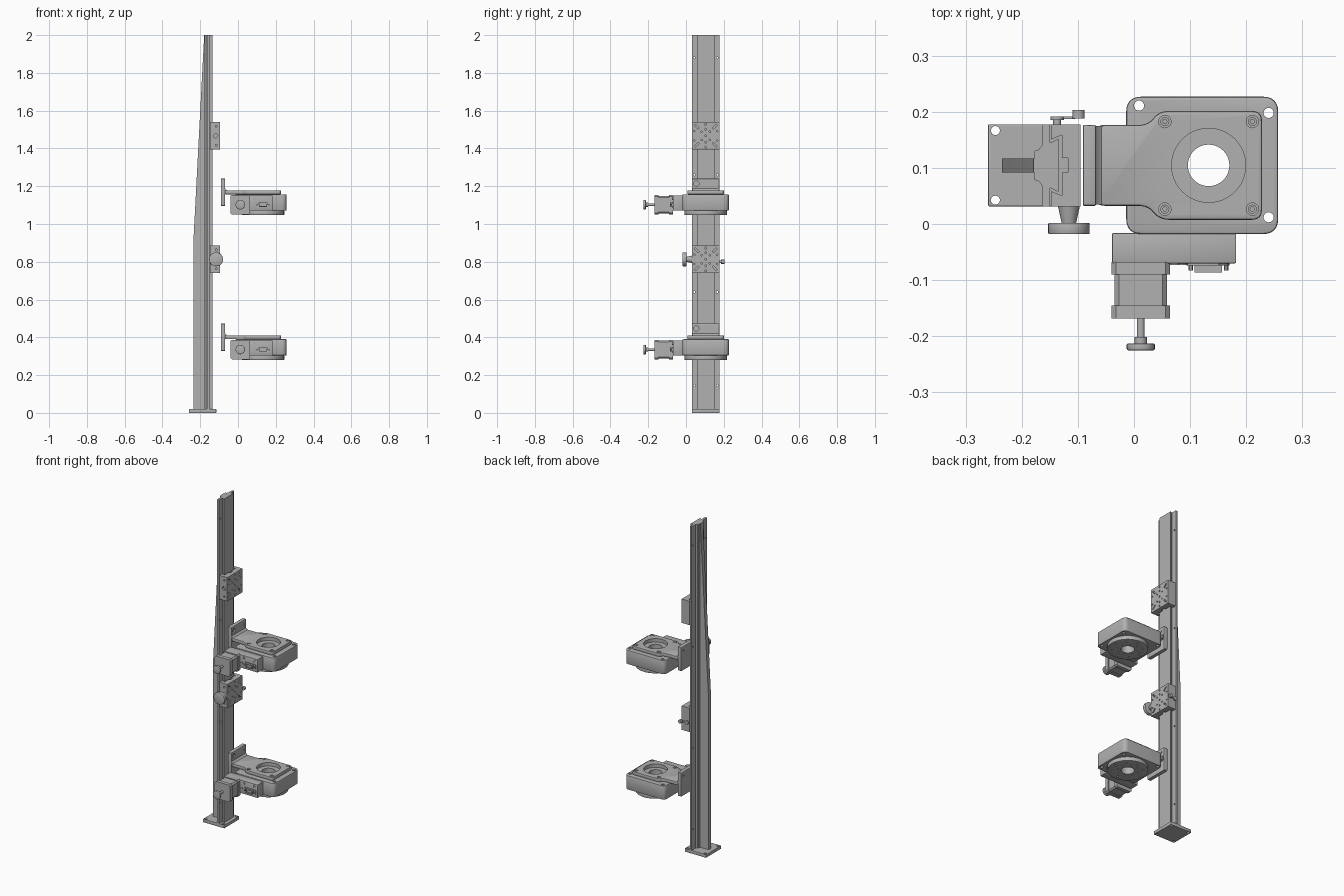
import bpy, bmesh, math
from mathutils import Matrix, Vector

if "Cube" in bpy.data.objects:
    bpy.data.objects.remove(bpy.data.objects["Cube"], do_unlink=True)

GREY = (0.44, 0.44, 0.44, 1)
metal = bpy.data.materials.new("grey metal")
metal.use_nodes = True
metal.diffuse_color = GREY
metal.node_tree.nodes["Principled BSDF"].inputs["Base Color"].default_value = GREY

CY = 0.1045          # centre line of the column and stages in y
TURN = {"X": Matrix(((0, 0, 1), (1, 0, 0), (0, 1, 0))),
        "Y": Matrix(((1, 0, 0), (0, 0, 1), (0, 1, 0))),
        "Z": Matrix.Identity(3)}


def add_prism(bm, pts, axis, lo, hi, taper=1.0):
    """Extrude a closed profile from lo to hi along an axis."""
    n = len(pts)
    mid = sum((Vector(p) for p in pts), Vector((0, 0))) / n
    rings = []
    for h, s in ((lo, 1.0), (hi, taper)):
        flat = [mid + (Vector(p) - mid) * s for p in pts]
        rings.append([bm.verts.new(TURN[axis] @ Vector((p.x, p.y, h))) for p in flat])
    a, b = rings
    faces = [bm.faces.new(a), bm.faces.new(b)]
    faces += [bm.faces.new((a[i], a[(i + 1) % n], b[(i + 1) % n], b[i])) for i in range(n)]
    bmesh.ops.recalc_face_normals(bm, faces=faces)


def finish(name, bm):
    mesh = bpy.data.meshes.new(name)
    bm.to_mesh(mesh)
    bm.free()
    mesh.materials.append(metal)
    obj = bpy.data.objects.new(name, mesh)
    bpy.context.collection.objects.link(obj)
    return obj


def prism(name, pts, axis, lo, hi, bevel=0, cuts=(), taper=1.0):
    """Make a solid part, bevel its edges and cut holes (profile, axis, lo, hi)."""
    bm = bmesh.new()
    add_prism(bm, pts, axis, lo, hi, taper)
    obj = finish(name, bm)
    if bevel:
        mod = obj.modifiers.new("edge", "BEVEL")
        mod.width, mod.segments, mod.angle_limit = bevel, 2, math.radians(40)
    cutter = None
    if cuts:
        bm = bmesh.new()
        for c in cuts:
            add_prism(bm, *c)
        cutter = finish(name + " cutter", bm)
        cutter.hide_render = True
        mod = obj.modifiers.new("holes", "BOOLEAN")
        mod.operation, mod.solver, mod.object = "DIFFERENCE", "EXACT", cutter
    if obj.modifiers:
        dg = bpy.context.evaluated_depsgraph_get()
        mesh = bpy.data.meshes.new_from_object(obj.evaluated_get(dg))
        obj.modifiers.clear()
        obj.data = mesh
    if cutter:
        bpy.data.objects.remove(cutter, do_unlink=True)
    bpy.ops.object.select_all(action="DESELECT")
    obj.select_set(True)
    bpy.context.view_layer.objects.active = obj
    bpy.ops.object.shade_smooth_by_angle(angle=math.radians(30))
    return obj


def rect(a0, a1, b0, b1):
    return [(a0, b0), (a1, b0), (a1, b1), (a0, b1)]


def circle(a, b, r, n=24):
    return [(a + r * math.cos(t * math.tau / n), b + r * math.sin(t * math.tau / n)) for t in range(n)]


def rounded(pts, r, steps=6):
    """Round the corners of a polygon."""
    out = []
    for i, p in enumerate(pts):
        p, a, b = Vector(p), Vector(pts[i - 1]), Vector(pts[(i + 1) % len(pts)])
        u = p + (a - p).normalized() * min(r, (a - p).length * 0.49)
        v = p + (b - p).normalized() * min(r, (b - p).length * 0.49)
        for k in range(steps + 1):
            t = k / steps
            out.append(tuple(u * (1 - t) ** 2 + p * 2 * t * (1 - t) + v * t * t))
    return out


def mirror_y(half):
    """Complete a half profile of (x, offset) about the column centre line."""
    return [(x, CY + d) for x, d in half] + [(x, CY - d) for x, d in reversed(half)]


# Base plate with four mounting holes
prism("base plate", rect(-0.26, -0.115, CY - 0.073, CY + 0.073), "Z", 0, 0.02, 0.002,
      [(circle(x, CY + s * 0.062, 0.008), "Z", -0.1, 0.1) for x in (-0.247, -0.128) for s in (-1, 1)])

# Column: wide flange, thick spine behind and dovetail rail in front
rail = mirror_y([(-0.177, 0.026), (-0.170, 0.028), (-0.164, 0.036), (-0.163, 0.073), (-0.150, 0.073),
                 (-0.150, 0.040), (-0.135, 0.047)])
prism("column", rail, "Z", 0.02, 2, cuts=[
    (circle(CY + s * 0.061, z, 0.005, 12), "X", -0.2, -0.1)
    for z in (0.145, 0.64, 1.26, 1.88) for s in (-1, 1)])
prism("column rib", [(-0.235, 0.02), (-0.176, 0.02), (-0.176, 2), (-0.179, 2), (-0.235, 0.93)],
      "Y", CY - 0.0125, CY + 0.0125)

# Sliding carriages
for label, z in (("lower", 0.813), ("upper", 1.467)):
    slide = mirror_y([(-0.148, 0.073), (-0.148, 0.046), (-0.128, 0.054), (-0.128, 0.013), (-0.118, 0.013)])
    slide = [(-0.095, CY + 0.073)] + slide + [(-0.095, CY - 0.073)]
    holes = [(circle(CY + s * y, z + t * h, 0.004, 12), "X", -0.105, -0.05)
             for y, h in ((0.022, 0.022), (0.06, 0.025)) for s in (-1, 1) for t in (-1, 1)]
    holes += [(circle(CY, z + h, 0.005, 12), "X", -0.105, -0.05) for h in (-0.06, -0.035, 0, 0.035, 0.06)]
    for s in (-1, 1):
        for t in (-1, 1):
            a, b, c, d = CY + s * 0.038, CY + s * 0.058, z + t * 0.038, z + t * 0.058
            w = 0.003
            holes.append(([(a - s * w, c + t * w), (a + s * w, c - t * w),
                           (b + s * w, d - t * w), (b - s * w, d + t * w)], "X", -0.105, -0.05))
    holes += [(circle(-0.115, z + h, 0.005, 12), "Y", 0, 0.045) for h in (-0.05, 0.05)]
    if label == "upper":
        holes.append((circle(-0.118, z, 0.011), "Y", 0, 0.045))
    prism(label + " carriage", slide, "Z", z - 0.073, z + 0.073, cuts=holes)

# Clamp knob in front and lock lever behind the lower carriage
prism("carriage knob", circle(-0.116, 0.813, 0.037, 32), "Y", -0.018, 0.002, 0.002)
prism("knob neck", circle(-0.116, 0.813, 0.013), "Y", 0.002, 0.032, taper=1.5)
prism("lock stem", circle(-0.137, 0.80, 0.007, 16), "Y", 0.177, 0.185)
prism("lock head", circle(-0.137, 0.80, 0.012, 16), "Y", 0.185, 0.192)
prism("lock lever", rect(-0.137, -0.105, 0.796, 0.804), "Y", 0.187, 0.192)
prism("lock grip", circle(-0.099, 0.80, 0.011, 16), "Y", 0.188, 0.203)

# Two identical rotary stages on brackets
BX = 0.133
for label, z in (("lower", 0.28), ("upper", 1.047)):
    top = z + 0.131
    bore = circle(BX, CY, 0.037, 40)

    # Bracket upright with two screw holes, and arm that widens over the stage
    prism(label + " bracket", rounded(rect(CY - 0.072, CY + 0.072, z + 0.048, z + 0.193), 0.006, 3),
          "X", -0.091, -0.068, 0.002,
          [(circle(CY + s * 0.05, z + 0.167, 0.014), "X", -0.077, 0) for s in (-1, 1)]
          + [(circle(CY + s * 0.05, z + 0.167, 0.006, 12), "X", -0.2, 0) for s in (-1, 1)])
    for s in (-1, 1):
        prism(label + " bracket screw", circle(CY + s * 0.05, z + 0.167, 0.010), "X", -0.086, -0.072)
    prism(label + " bracket fillet", [(-0.069, top - 0.001), (-0.056, top - 0.001), (-0.064, top + 0.004),
                                      (-0.069, top + 0.012)], "Y", CY - 0.07, CY + 0.07)
    arm = rounded(mirror_y([(-0.07, 0.072), (0.025, 0.072), (0.045, 0.097), (0.228, 0.097)]), 0.018)
    spots = [(x, CY + s * 0.078) for x in (0.055, 0.211) for s in (-1, 1)]
    prism(label + " arm plate", arm, "Z", z + 0.110, top, 0.004,
          [(circle(BX, CY, 0.066, 48), "Z", z, z + 0.3)]
          + [(circle(x, y, 0.011), "Z", top - 0.008, top + 0.1) for x, y in spots])
    for x, y in spots:
        prism(label + " arm screw", circle(x, y, 0.008, 16), "Z", top - 0.009, top - 0.001,
              cuts=[(circle(x, y, 0.004, 6), "Z", top - 0.005, top + 0.1)])

    # Stage housing with bore and corner holes
    corners = [(0.009, 0.211), (0.240, 0.198), (0.240, 0.012)]
    prism(label + " stage body", rounded(rect(-0.014, 0.257, -0.018, 0.227), 0.028), "Z",
          z + 0.024, z + 0.110, 0.004,
          [(bore, "Z", z - 0.1, z + 0.3), (circle(BX, CY, 0.062, 48), "Z", z + 0.095, z + 0.3)]
          + [(circle(x, y, 0.009), "Z", z - 0.1, z + 0.3) for x, y in corners])

    # Rotating table under the body
    ring = [(BX + r * math.cos(a * math.pi / 4 + o), CY + r * math.sin(a * math.pi / 4 + o), q)
            for r, o, q in ((0.085, 0, 0.006), (0.055, 0.4, 0.004)) for a in range(8)]
    prism(label + " turntable", circle(BX, CY, 0.112, 64), "Z", z, z + 0.025, 0.003,
          [(bore, "Z", z - 0.1, z + 0.1), (circle(BX, CY, 0.048, 40), "Z", z - 0.1, z + 0.006)]
          + [(circle(x, y, q, 12), "Z", z - 0.1, z + 0.012) for x, y, q in ring])

    # Drive housing and motor with end flanges
    prism(label + " drive housing", rect(-0.039, 0.182, -0.070, -0.016), "Z", z + 0.024, z + 0.104, 0.002)
    mx, mz = 0.012, z + 0.055
    for part, h, y0, y1 in (("motor front flange", 0.052, -0.168, -0.145), ("motor core", 0.047, -0.146, -0.088),
                            ("motor rear flange", 0.052, -0.090, -0.068)):
        c = h - 0.008
        octagon = [(mx + a, mz + b) for a, b in ((-c, -h), (c, -h), (h, -c), (h, c),
                                                 (c, h), (-c, h), (-h, c), (-h, -c))]
        prism(label + " " + part, octagon, "Y", y0, y1)
    prism(label + " motor shaft", circle(mx, mz, 0.007, 16), "Y", -0.204, -0.166)
    prism(label + " knob collar", circle(mx, mz, 0.011, 16), "Y", -0.214, -0.201)
    prism(label + " motor knob", circle(mx, mz, 0.025, 32), "Y", -0.225, -0.213, 0.002)

    # Cable connector and its screws
    cz = z + 0.055
    prism(label + " connector plate", rounded(rect(0.094, 0.170, cz - 0.014, cz + 0.014), 0.004, 2),
          "Y", -0.074, -0.069)
    prism(label + " connector shell", [(0.108, cz + 0.011), (0.157, cz + 0.011), (0.153, cz - 0.011),
                                       (0.112, cz - 0.011)], "Y", -0.086, -0.072,
          cuts=[([(0.112, cz + 0.008), (0.153, cz + 0.008), (0.150, cz - 0.008), (0.115, cz - 0.008)],
                 "Y", -0.1, -0.078)])
    for x in (0.101, 0.164):
        prism(label + " connector post", circle(x, cz, 0.004, 6), "Y", -0.083, -0.072)
    for x, h in ((0.087, 0.088), (0.160, 0.088), (0.073, 0.055)):
        prism(label + " housing screw", circle(x, z + h, 0.009, 16), "Y", -0.073, -0.068,
              cuts=[(circle(x, z + h, 0.004, 6), "Y", -0.1, -0.071)])
